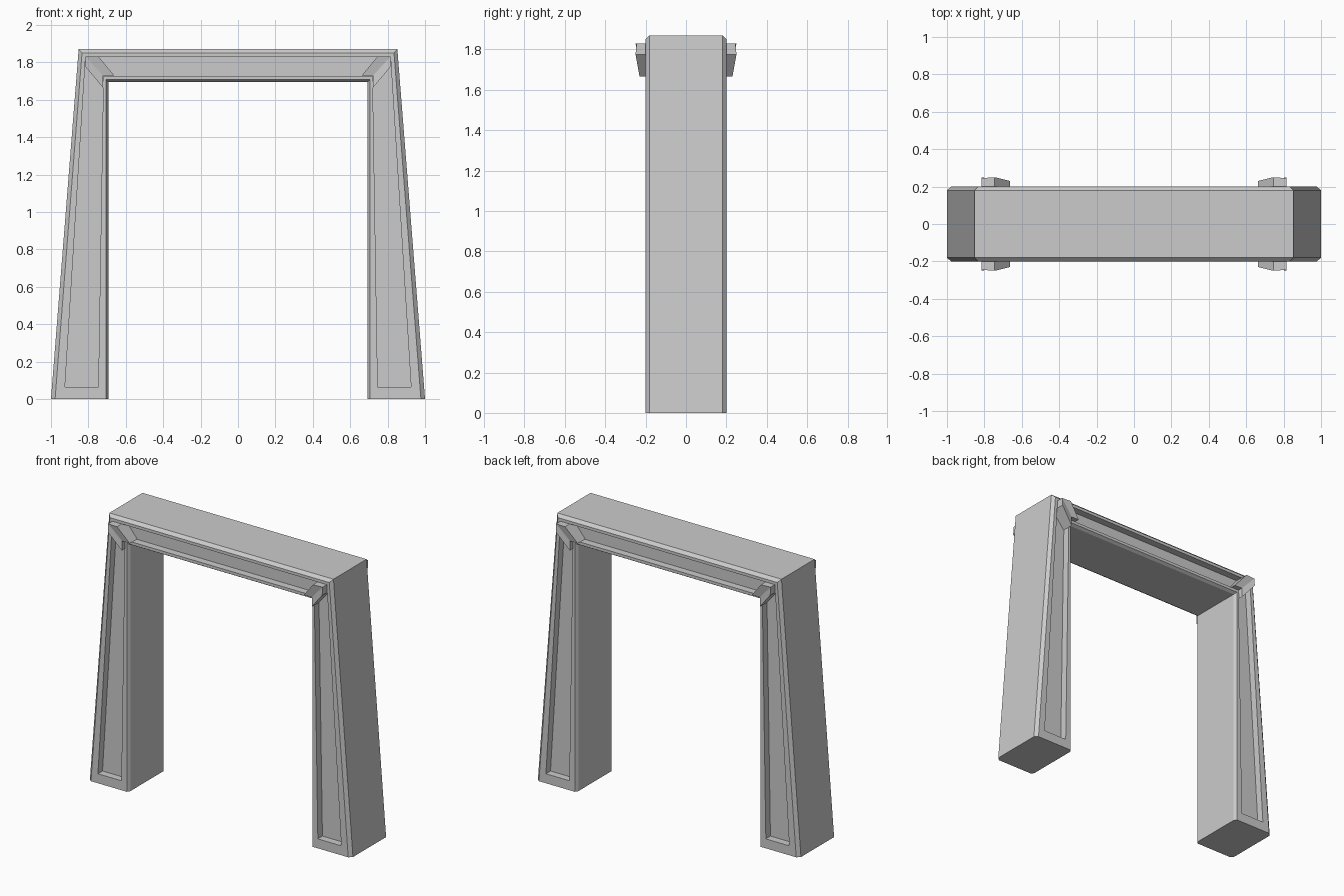
import bpy, bmesh

if "Cube" in bpy.data.objects:
    bpy.data.objects.remove(bpy.data.objects["Cube"])


def make_object(name, bm):
    bmesh.ops.recalc_face_normals(bm, faces=bm.faces[:])
    mesh = bpy.data.meshes.new(name)
    bm.to_mesh(mesh)
    bm.free()
    obj = bpy.data.objects.new(name, mesh)
    bpy.context.collection.objects.link(obj)
    return obj


def arch_loop(bm, half, y):
    # Mirror four left-side points (outer foot, outer top, inner top, inner foot)
    of, ot, it, inf = half
    right = lambda p: (-p[0], p[1])
    pts = [of, ot, right(ot), right(of), right(inf), right(it), it, inf]
    return [bm.verts.new((x, y, z)) for x, z in pts]


def stitch(bm, a, b):
    n = len(a)
    for i in range(n):
        j = (i + 1) % n
        bm.faces.new((a[i], a[j], b[j], b[i]))


# Door frame: chamfered edges and a sunken panel on front and back
body = [(-1.0, 0), (-0.852, 1.87), (-0.693, 1.695), (-0.693, 0)]
face = [(-0.978, 0), (-0.834, 1.85), (-0.705, 1.707), (-0.705, 0)]
panel = [(-0.925, 0.065), (-0.815, 1.83), (-0.72, 1.727), (-0.747, 0.065)]
sections = [(panel, 0.15), (panel, 0.20), (face, 0.20), (body, 0.18)]

bm = bmesh.new()
loops = [arch_loop(bm, half, -y) for half, y in sections]
loops += [arch_loop(bm, half, y) for half, y in reversed(sections)]
for a, b in zip(loops, loops[1:]):
    stitch(bm, a, b)
for end in (loops[0], loops[-1]):
    for quad in ((0, 1, 6, 7), (1, 2, 5, 6), (2, 3, 4, 5)):
        bm.faces.new([end[i] for i in quad])
make_object("door_frame", bm)

# Corner brackets: mitred blocks mirrored to all four upper corners
outline = [(-0.815, 1.83, 0.245), (-0.745, 1.83, 0.25), (-0.662, 1.73, 0.23),
           (-0.722, 1.73, 0.23), (-0.722, 1.665, 0.23), (-0.815, 1.775, 0.25)]
bm = bmesh.new()
top = [bm.verts.new((x, -y, z)) for x, z, y in outline]
base = [bm.verts.new((x, -0.15, z)) for x, z, y in outline]
stitch(bm, top, base)
for ring in (top, base):
    bm.faces.new(ring[:4])
    bm.faces.new([ring[0]] + ring[3:])
brackets = make_object("corner_brackets", bm)
mirror = brackets.modifiers.new("Mirror", 'MIRROR')
mirror.use_axis = (True, True, False)
